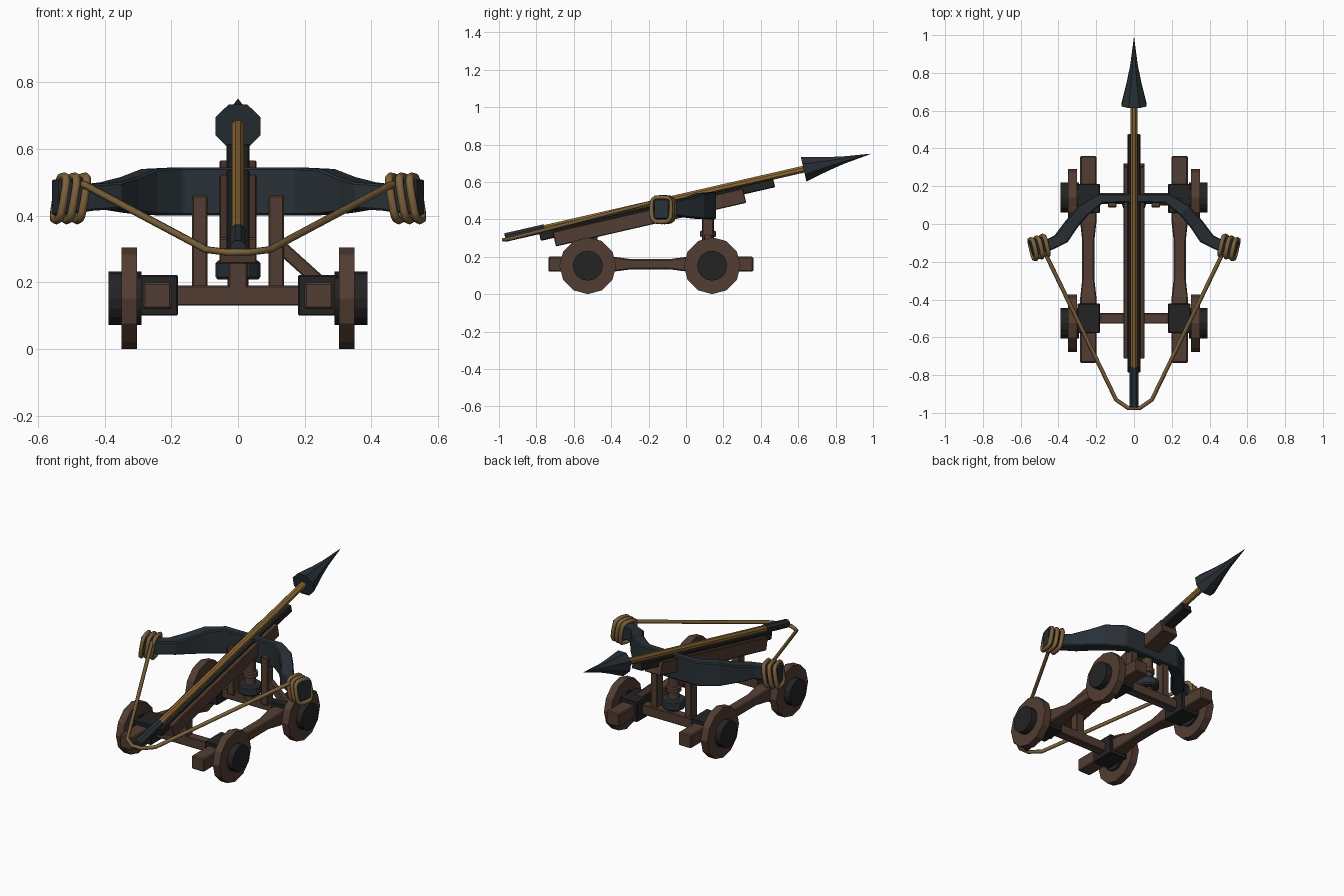
import bpy, math
from mathutils import Matrix, Vector

if "Cube" in bpy.data.objects:
    bpy.data.objects.remove(bpy.data.objects["Cube"])


def material(name, rgb):
    m = bpy.data.materials.new(name)
    m.diffuse_color = (*rgb, 1)
    m.use_nodes = True
    m.node_tree.nodes["Principled BSDF"].inputs["Base Color"].default_value = m.diffuse_color
    return m


WOOD = material("dark_wood", (0.085, 0.047, 0.032))
IRON = material("iron", (0.017, 0.017, 0.017))
STEEL = material("blue_steel", (0.022, 0.03, 0.037))
SHAFT = material("shaft_wood", (0.27, 0.14, 0.035))
ROPE = material("rope", (0.2, 0.12, 0.045))


def loft(name, rings, mat, matrix=Matrix(), bevel=0):
    """Skin a list of equal-length point rings and cap both ends."""
    n = len(rings[0])
    verts = [matrix @ Vector(p) for r in rings for p in r]
    faces = [(i * n + j, i * n + (j + 1) % n, (i + 1) * n + (j + 1) % n, (i + 1) * n + j)
             for i in range(len(rings) - 1) for j in range(n)]
    faces += [tuple(reversed(range(n))), tuple(range(len(verts) - n, len(verts)))]
    me = bpy.data.meshes.new(name)
    me.from_pydata(verts, [], faces)
    me.materials.append(mat)
    ob = bpy.data.objects.new(name, me)
    bpy.context.collection.objects.link(ob)
    bpy.context.view_layer.objects.active = ob
    ob.select_set(True)
    bpy.ops.object.mode_set(mode='EDIT')
    bpy.ops.mesh.select_all(action='SELECT')
    bpy.ops.mesh.normals_make_consistent(inside=False)
    bpy.ops.object.mode_set(mode='OBJECT')
    ob.select_set(False)
    if bevel:
        mod = ob.modifiers.new("bevel", 'BEVEL')
        mod.width, mod.segments = bevel, 1
    return ob


def box(name, lo, hi, mat, matrix=Matrix(), bevel=0.004):
    ring = lambda y: [(lo[0], y, lo[2]), (hi[0], y, lo[2]), (hi[0], y, hi[2]), (lo[0], y, hi[2])]
    return loft(name, [ring(lo[1]), ring(hi[1])], mat, matrix, bevel)


def turned(name, profile, sides, mat, matrix, phase=0.0, bevel=0):
    """Round part along local y; profile is (y, radius) pairs."""
    rings = [[(r * math.cos(2 * math.pi * (k + phase) / sides), y,
               r * math.sin(2 * math.pi * (k + phase) / sides)) for k in range(sides)]
             for y, r in profile]
    return loft(name, rings, mat, matrix, bevel)


def rope(name, pts, radius, cyclic=False):
    cu = bpy.data.curves.new(name, 'CURVE')
    cu.dimensions = '3D'
    cu.bevel_depth, cu.bevel_resolution, cu.use_fill_caps = radius, 1, True
    sp = cu.splines.new('POLY')
    sp.points.add(len(pts) - 1)
    for p, c in zip(sp.points, pts):
        p.co = (*c, 1)
    sp.use_cyclic_u = cyclic
    cu.materials.append(ROPE)
    ob = bpy.data.objects.new(name, cu)
    bpy.context.collection.objects.link(ob)
    bpy.context.view_layer.objects.active = ob
    ob.select_set(True)
    bpy.ops.object.convert(target='MESH')
    bpy.context.object.select_set(False)


AXLES = (("front", -0.525, -0.5), ("rear", 0.14, 0.135))

# Carriage: waisted side beams, axle blocks, wheels and hubs
for side, s in (("left", -1), ("right", 1)):
    rings = []
    for y, w, h in ((-0.735, .043, .04), (-0.39, .043, .04), (-0.29, .032, .027),
                    (-0.09, .032, .027), (0.01, .043, .04), (0.36, .043, .04)):
        rings.append([(s * .242 - w, y, .16 - h), (s * .242 + w, y, .16 - h),
                      (s * .242 + w, y, .16 + h), (s * .242 - w, y, .16 + h)])
    loft(f"side_beam_{side}", rings, WOOD, bevel=.006)
    to_x = Matrix.Rotation(-s * math.pi / 2, 4, 'Z')
    for end, wy, by in AXLES:
        box(f"axle_block_{end}_{side}", (s * .24 - .06, by - .078, .1),
            (s * .24 + .06, by + .078, .222), IRON)
        at = Matrix.Translation((0, wy, .152)) @ to_x
        turned(f"wheel_{end}_{side}", ((.303, .152), (.349, .152)), 12, WOOD, at)
        turned(f"hub_{end}_{side}", ((.29, .08), (.388, .08)), 16, IRON, at)

# Cross beams
for end, wy, by in AXLES:
    box(f"cross_beam_{end}", (-.2, by - .028, .13), (.2, by + .028, .19), WOOD)

# Uprights carrying the bow, diagonal brace, front stock prop
for side, s in (("left", -1), ("right", 1)):
    box(f"upright_{side}", (s * .115 - .023, .088, .17), (s * .115 + .023, .146, .46), WOOD)
brace = Matrix.Translation((.185, .118, .255)) @ Matrix.Rotation(math.radians(42), 4, 'Y')
box("brace", (-.075, -.02, -.02), (.075, .02, .02), WOOD, brace)
box("stock_prop", (-.028, -.528, .17), (.028, -.472, .315), WOOD)

# Swivel under the stock
up = Matrix.Translation((0, .118, 0)) @ Matrix.Rotation(math.pi / 2, 4, 'X')
turned("swivel_ring", ((.208, .06), (.216, .067), (.257, .067), (.265, .06)), 12, STEEL, up)
turned("swivel_post", ((.17, .032), (.305, .032), (.31, .043), (.335, .043),
                       (.34, .032), (.48, .032)), 12, WOOD, up)

# Tilted stock, slide and bolt share one frame along the bolt axis
tilt = Matrix.Translation((0, 0, .524)) @ Matrix.Rotation(math.atan(.229), 4, 'X')
box("stock", (-.056, -.738, -.107), (.056, .306, -.027), WOOD, tilt)
box("slide", (-.034, -.81, -.06), (.034, .475, -.014), IRON, tilt)
turned("bolt_shaft", ((-.79, .02), (.66, .02)), 8, SHAFT, tilt, .5)
turned("bolt_tail", ((-.992, .025), (-.775, .025)), 8, STEEL, tilt, .5)
turned("bolt_head", ((.645, .073), (.775, .04), (.86, .022), (1.012, .001)), 8, STEEL, tilt, .5)

# Bow: half section rows (outer x, y, inner x, y, bottom z, top z), mirrored
half = ((.0, .16, .0, .115, .40, .545), (.19, .16, .165, .11, .40, .545),
        (.295, .095, .24, .05, .402, .54), (.36, .02, .30, -.02, .41, .515),
        (.42, -.06, .35, -.095, .42, .50), (.46, -.08, .43, -.135, .415, .495),
        (.56, -.09, .535, -.175, .40, .51))
rows = [(s * a, b, s * c, d, lo, hi) for s, part in ((-1, half[:0:-1]), (1, half))
        for a, b, c, d, lo, hi in part]
loft("bow", [[(a, b, lo), (c, d, lo), (c, d, hi), (a, b, hi)]
             for a, b, c, d, lo, hi in rows], STEEL, bevel=.006)

# Rope lashings at the bow tips
for side, s in (("left", -1), ("right", 1)):
    for i in range(3):
        cx, cy = .472 + i * .031, -.115 - i * .009
        pts = []
        for k in range(16):
            t = 2 * math.pi * k / 16
            c, d = math.cos(t), math.sin(t)
            u = math.copysign(abs(c) ** .55, c)
            v = math.copysign(abs(d) ** .55, d)
            pts.append((s * (cx + .012 * u - .011 * v), cy + .052 * u, .452 + .066 * v))
        rope(f"lashing_{side}_{i + 1}", pts, .0125, True)

# Drawn bowstring
right = [(.465, -.165, .495), (.095, -.93, .298), (.03, -.975, .29)]
rope("bowstring", [(-x, y, z) for x, y, z in right] + right[::-1], .011)
